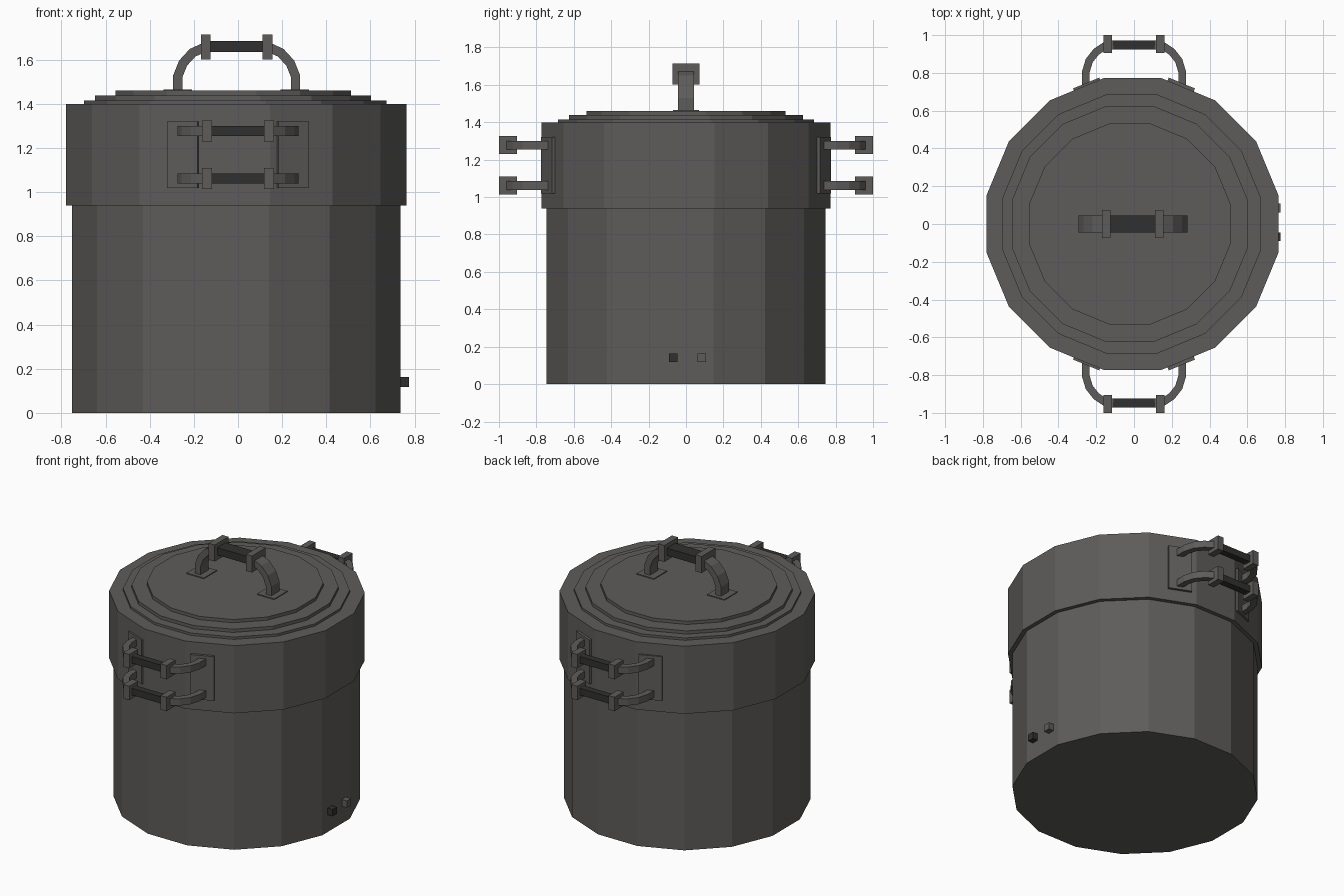
import bpy, bmesh, math
from mathutils import Vector, Matrix

cube = bpy.data.objects.get("Cube")
if cube:
    bpy.data.objects.remove(cube, do_unlink=True)


def material(name, rgb):
    m = bpy.data.materials.new(name)
    m.use_nodes = True
    m.diffuse_color = (*rgb, 1)
    bsdf = m.node_tree.nodes["Principled BSDF"]
    bsdf.inputs["Base Color"].default_value = (*rgb, 1)
    bsdf.inputs["Roughness"].default_value = 0.6
    return m


STEEL = material("grey steel", (0.112, 0.108, 0.104))
DARK = material("dark rubber", (0.03, 0.03, 0.029))


def finish(bm, name, mat, matrix=None):
    """Turn a bmesh into a flat-shaded object."""
    if matrix is not None:
        bmesh.ops.transform(bm, matrix=matrix, verts=bm.verts)
    bmesh.ops.recalc_face_normals(bm, faces=bm.faces)
    me = bpy.data.meshes.new(name)
    bm.to_mesh(me)
    bm.free()
    me.materials.append(mat)
    ob = bpy.data.objects.new(name, me)
    bpy.context.collection.objects.link(ob)
    return ob


def drum(name, apothem, z0, z1, cx):
    """16-sided prism with flats facing the axes."""
    bm = bmesh.new()
    r = apothem / math.cos(math.pi / 16)
    bmesh.ops.create_cone(bm, cap_ends=True, segments=16, radius1=r, radius2=r, depth=z1 - z0)
    # put a flat, not a corner, on each axis
    v = bm.verts[:][0].co
    turn = math.pi / 16 - math.atan2(v.y, v.x)
    return finish(bm, name, STEEL,
                  Matrix.Translation((cx, 0, (z0 + z1) / 2)) @ Matrix.Rotation(turn, 4, 'Z'))


def box(name, center, size, mat, matrix=Matrix()):
    bm = bmesh.new()
    bmesh.ops.create_cube(bm, size=1)
    local = Matrix.Translation(center) @ Matrix.Diagonal((*size, 1))
    return finish(bm, name, mat, matrix @ local)


def strap(name, path, thick, depth, matrix):
    """Sweep a rectangle along a path in the local xz plane."""
    pts = [Vector(p) for p in path]
    bm = bmesh.new()
    rings = []
    for i, p in enumerate(pts):
        a = (p - pts[i - 1]).normalized() if i else (pts[1] - p).normalized()
        b = (pts[i + 1] - p).normalized() if i < len(pts) - 1 else a
        t = (a + b).normalized()
        n = Vector((-t.y, t.x)) * thick / 2 / t.dot(a)
        rings.append([bm.verts.new((p.x + s * n.x, d * depth / 2, p.y + s * n.y))
                      for s, d in ((-1, -1), (1, -1), (1, 1), (-1, 1))])
    for r0, r1 in zip(rings, rings[1:]):
        for k in range(4):
            j = (k + 1) % 4
            bm.faces.new((r0[k], r0[j], r1[j], r1[k]))
    bm.faces.new(rings[0])
    bm.faces.new(rings[-1])
    return finish(bm, name, STEEL, matrix)


def handle(name, path, thick, depth, bracket, grip, matrix):
    """Two curved straps, two collars and a dark grip; local z points outward.
    bracket and grip hold (centre height, depth, height)."""
    for side, s in (("left", 1), ("right", -1)):
        strap(f"{name}_{side}_strap", [(s * x, z) for x, z in path], thick, depth, matrix)
        box(f"{name}_{side}_collar", (s * 0.14, 0, bracket[0]), (0.045, *bracket[1:]), STEEL, matrix)
    box(f"{name}_grip", (0, 0, grip[0]), (0.25, *grip[1:]), DARK, matrix)


# Pot body and stepped lid
CX = -0.008
drum("pot_body", 0.745, 0, 0.95, CX)
drum("lid_rim", 0.772, 0.94, 1.40, CX)
drum("lid_lower_step", 0.685, 1.39, 1.416, -0.012)
drum("lid_middle_step", 0.625, 1.40, 1.438, -0.022)
drum("lid_top_step", 0.533, 1.41, 1.46, -0.022)

# Lid handle with two base plates
handle("lid_handle",
       [(0.267, -0.01), (0.267, 0.065), (0.243, 0.125), (0.2, 0.172), (0.145, 0.197), (0.11, 0.2)],
       0.042, 0.088, (0.198, 0.147, 0.112), (0.2, 0.09, 0.05),
       Matrix.Translation((-0.006, 0, 1.46)))
for side, s in (("left", 1), ("right", -1)):
    box(f"lid_handle_{side}_plate", (s * 0.265 - 0.008, 0, 1.462), (0.13, 0.14, 0.008), STEEL)

# Double carrying handles at the front and back
for face, sy in (("front", -1), ("back", 1)):
    for level, z in (("upper", 1.278), ("lower", 1.062)):
        # local z points away from the pot
        frame = Matrix.Translation((0, sy * 0.70, z)) @ Matrix.Rotation(-sy * math.pi / 2, 4, 'X')
        handle(f"{face}_{level}_handle",
               [(0.255, 0.0), (0.255, 0.105), (0.237, 0.165), (0.2, 0.212), (0.15, 0.245), (0.11, 0.248)],
               0.04, 0.046, (0.252, 0.095, 0.095), (0.248, 0.046, 0.046), frame)
    for side, sx in (("left", 1), ("right", -1)):
        # mounting plate lying on the slanted facet
        ang = math.pi / 8
        centre = Vector((sx * 0.25, sy * 0.738, 1.17))
        turn = Matrix.Rotation(-sx * sy * ang, 4, 'Z')
        box(f"{face}_{side}_mounting_plate", (0, 0, 0), (0.15, 0.018, 0.30), STEEL,
            Matrix.Translation(centre) @ turn)

# Two small studs low on the side wall
for name, y, mat in (("dark_stud", -0.068, DARK), ("light_stud", 0.085, STEEL)):
    box(name, (0.75, y, 0.14), (0.05, 0.046, 0.046), mat)
